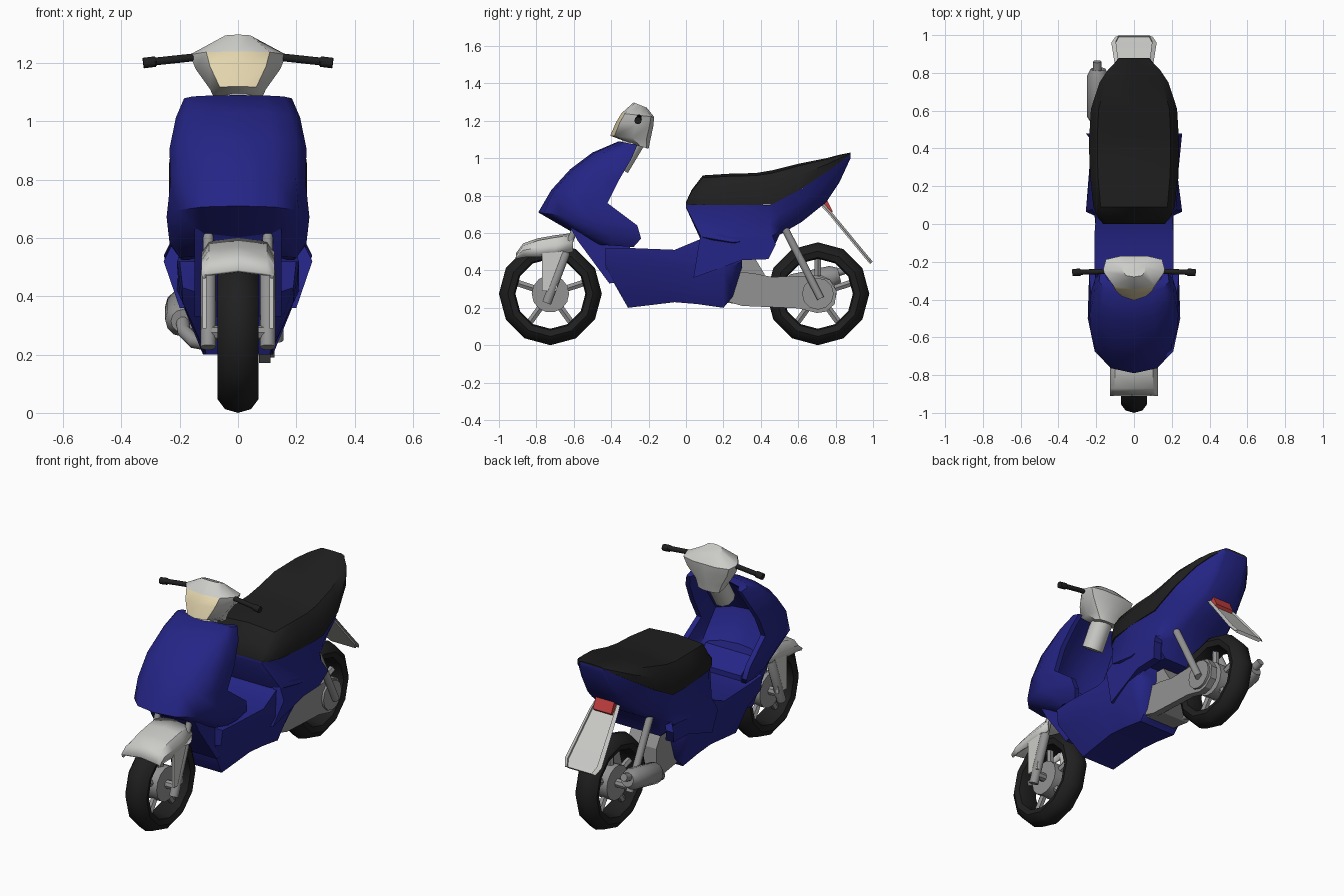
import bpy, bmesh, math
from mathutils import Vector

if "Cube" in bpy.data.objects:
    bpy.data.objects.remove(bpy.data.objects["Cube"])


def material(name, rgb):
    m = bpy.data.materials.new(name)
    m.diffuse_color = (*rgb, 1)
    m.use_nodes = True
    m.node_tree.nodes["Principled BSDF"].inputs["Base Color"].default_value = m.diffuse_color
    return m


BLUE = material("blue paint", (0.018, 0.018, 0.24))
BLACK = material("black rubber", (0.014, 0.014, 0.014))
PALE = material("pale grey", (0.60, 0.60, 0.58))
METAL = material("metal grey", (0.29, 0.29, 0.29))
CREAM = material("headlight cream", (0.76, 0.66, 0.42))
RED = material("tail light red", (0.55, 0.05, 0.05))


def loft(name, rings, mat, cap=True, loop=False, closed=True, angle=40):
    """Skin a list of point rings into one smooth-shaded object."""
    bm = bmesh.new()
    vs = [[bm.verts.new(p) for p in r] for r in rings]
    n = len(rings[0])
    for i in range(len(vs) if loop else len(vs) - 1):
        a, b = vs[i], vs[(i + 1) % len(vs)]
        for j in range(n if closed else n - 1):
            k = (j + 1) % n
            bm.faces.new((a[j], a[k], b[k], b[j]))
    if cap and not loop:
        bm.faces.new(vs[0])
        bm.faces.new(vs[-1])
    bmesh.ops.recalc_face_normals(bm, faces=bm.faces)
    me = bpy.data.meshes.new(name)
    bm.to_mesh(me)
    bm.free()
    me.materials.append(mat)
    ob = bpy.data.objects.new(name, me)
    bpy.context.collection.objects.link(ob)
    bpy.ops.object.select_all(action='DESELECT')
    ob.select_set(True)
    bpy.context.view_layer.objects.active = ob
    bpy.ops.object.shade_smooth_by_angle(angle=math.radians(angle))
    return ob


def mirrored(half):
    return half + [(-x, y, z) for x, y, z in reversed(half) if x > 1e-6]


def levels(name, rows, outline, mat, angle=40):
    """Stack slanted outlines; row = front y, z, back y, z, half width."""
    rings = [mirrored([(u * w, yf + v * (yb - yf), zf + v * (zb - zf)) for u, v in outline])
             for yf, zf, yb, zb, w in rows]
    return loft(name, rings, mat, angle=angle)


def rod(name, pts, r, mat, sides=10):
    """Round bar through points; r is one radius or one per point."""
    pts = [Vector(p) for p in pts]
    rs = r if isinstance(r, (list, tuple)) else [r] * len(pts)
    rings = []
    for i, p in enumerate(pts):
        d = pts[min(i + 1, len(pts) - 1)] - pts[max(i - 1, 0)]
        q = d.to_track_quat('Z', 'Y')
        rings.append([p + q @ Vector((rs[i] * math.cos(t), rs[i] * math.sin(t), 0))
                      for t in (2 * math.pi * k / sides for k in range(sides))])
    return loft(name, rings, mat)


def slab(name, prof, x0, x1, mat):
    """Side profile (y, z) extruded between two x positions."""
    return loft(name, [[(x, y, z) for y, z in prof] for x in (x0, x1)], mat, angle=30)


# Wheels: twelve-sided tyre, hub and five spokes
def wheel(name, y):
    zc = 0.275
    sec = [(0, .275), (.045, .262), (.07, .228), (.06, .195), (.03, .187),
           (-.03, .187), (-.06, .195), (-.07, .228), (-.045, .262)]
    rings = [[(x, y + r * math.sin(t), zc - r * math.cos(t)) for x, r in sec]
             for t in (math.pi * k / 6 for k in range(12))]
    loft(name + "_tyre", rings, BLACK, loop=True)
    rod(name + "_hub", [(-.045, y, zc), (.045, y, zc)], .1, METAL, 14)
    rod(name + "_axle", [(-.11, y, zc), (.11, y, zc)], .025, METAL, 8)
    for k in range(5):
        t = math.pi / 2 + k * 2 * math.pi / 5
        c, s = math.cos(t), math.sin(t)
        rod(name + "_spoke", [(0, y + .05 * c, zc + .05 * s), (0, y + .2 * c, zc + .2 * s)],
            .02, METAL, 6)


wheel("front_wheel", -.725)
wheel("rear_wheel", .705)

# Front shield, hollow toward the rider
levels("front_shield",
       [(-.36, 1.09, -.26, 1.07, .185), (-.5, 1.03, -.29, 1.0, .213), (-.62, .94, -.36, .88, .235),
        (-.72, .83, -.42, .76, .232), (-.79, .71, -.26, .64, .245), (-.6, .6, -.24, .57, .235),
        (-.5, .54, -.28, .525, .2)],
       [(0, 0), (.5, .05), (.85, .22), (1, .55), (.97, 1), (.84, 1), (.75, .65), (.4, .5), (0, .46)],
       BLUE, 45)
slab("lower_shield", [(-.62, .63), (-.58, .56), (-.41, .33), (-.3, .35), (-.3, .55), (-.4, .63)],
     -.15, .15, BLUE)
rod("steering_neck", [(0, -.36, .95), (0, -.27, 1.1)], .06, PALE)

# Handlebar cowl with headlight faces
cowl = levels("handlebar_cowl",
              [(-.3, 1.08, -.2, 1.05, .075), (-.405, 1.12, -.19, 1.1, .095),
               (-.375, 1.19, -.175, 1.17, .145), (-.345, 1.24, -.17, 1.22, .165),
               (-.28, 1.298, -.21, 1.27, .065)],
              [(0, 0), (.66, .1), (1, .55), (.9, .9), (.45, 1), (0, 1)], PALE)
cowl.data.materials.append(CREAM)
for f in cowl.data.polygons:
    c = f.center
    if c.y < -.33 and 1.12 < c.z < 1.235 and abs(c.x) < .08 and f.normal.y < -.5:
        f.material_index = 1

for s in (-1, 1):
    rod("handlebar_grip", [(s * .13, -.25, 1.222), (s * .28, -.255, 1.206), (s * .285, -.255, 1.205),
                           (s * .325, -.257, 1.2)], [.014, .014, .019, .019], BLACK)
    # Front fork and fender brackets
    rod("front_fork", [(s * .102, -.6, .61), (s * .102, -.64, .5), (s * .102, -.645, .49),
                       (s * .102, -.745, .225)], [.018, .018, .026, .026], METAL)
    slab("fender_bracket", [(-.77, .29), (-.77, .52), (-.64, .54), (-.67, .47), (-.69, .29)],
         s * .108, s * .122, PALE)
    # Rear shock absorber
    rod("rear_shock", [(s * .135, .52, .64), (s * .135, .72, .25)], .021, METAL)

# Front fender shell
rows = [(-.91, .49, .03), (-.87, .545, .075), (-.79, .572, .1), (-.7, .588, .11), (-.605, .6, .1)]
fender = loft("front_fender",
              [mirrored([(.12, y, z - d), (.126, y, z - d * .5), (.1, y, z - .012), (0, y, z)])
               [::1] for y, z, d in rows], PALE, cap=False, closed=False)
thick = fender.modifiers.new("thickness", 'SOLIDIFY')
thick.thickness = .012

# Floorboard and belly
belly = [(-.43, .52, .2, .43, .19, .41, .13), (-.31, .52, .21, .38, .19, .2, .11),
         (-.06, .51, .21, .4, .2, .23, .12), (.06, .56, .2, .42, .21, .22, .12),
         (.2, .62, .19, .42, .21, .2, .12), (.25, .62, .19, .42, .2, .26, .12),
         (.3, .62, .19, .45, .19, .42, .12)]
loft("floor_and_belly", [mirrored([(w1, y, z1), (w2, y, z2), (w3, y, z3)])
                         for y, z1, w1, z2, w2, z3, w3 in belly], BLUE)

# Rear bodywork: top, waist, flare, bottom for each station
tail = [(0, .75, .165, .745, .16, .74, .155, .735, .13), (.08, .75, .205, .66, .2, .58, .225, .56, .15),
        (.25, .75, .232, .64, .22, .55, .235, .5, .16), (.45, .75, .232, .66, .215, .57, .235, .48, .15),
        (.5, .775, .23, .7, .21, .62, .19, .59, .13), (.62, .838, .22, .77, .2, .69, .16, .66, .11),
        (.75, .928, .178, .87, .16, .79, .12, .765, .09), (.82, .978, .13, .94, .12, .89, .1, .87, .08),
        (.88, 1.022, .08, 1.015, .08, 1.005, .075, 1.0, .07)]
loft("rear_body", [mirrored([(s[i + 1], s[0], s[i]) for i in (1, 3, 5, 7)]) for s in tail], BLUE)
for s in (-1, 1):
    # Flared side skirts
    loft("side_skirt", [[(s * (x + o), y, z) for y, z, x in
                         [(.04, .36, .2), (.065, .52, .255), (.08, .6, .215), (.45, .62, .215),
                          (.48, .54, .255), (.44, .46, .225), (.3, .455, .225)]]
                        for o in (0, -.05)], BLUE)

# Seat
seat = [(0, .75, .765, .16), (.03, .75, .83, .19), (.09, .75, .908, .215), (.25, .75, .918, .232),
        (.37, .75, .92, .237), (.46, .752, .935, .237), (.61, .832, .972, .228),
        (.75, .925, 1.0, .182), (.82, .975, 1.018, .135), (.88, 1.018, 1.03, .075)]
loft("seat", [mirrored([(w, y, a), (w, y, a + .55 * (b - a)), (w * .82, y, a + .92 * (b - a)), (0, y, b)])
              for y, a, b, w in seat], BLACK)

# Rear mudguard plate and tail light
plate = [(.71, .77, .075), (.77, .705, .09), (.96, .475, .12), (.99, .44, .1)]
loft("rear_mudguard", [mirrored([(w, y, z), (w * .8, y + .008, z + .008), (w * .8, y - .006, z - .006)])
                       for y, z, w in plate], PALE)
slab("tail_light", [(.725, .765), (.755, .775), (.785, .715), (.77, .7)], -.06, .06, RED)

# Engine, swing arm and drive case
slab("engine_block", [(.2, .23), (.2, .48), (.36, .48), (.42, .38), (.42, .25), (.34, .21)],
     -.1, .09, METAL)
slab("drive_case", [(.2, .24), (.2, .4), (.36, .385), (.46, .365), (.7, .372), (.77, .35), (.805, .29),
                    (.795, .22), (.75, .18), (.7, .172), (.6, .197), (.3, .21)], .072, .112, METAL)
rod("drive_cover", [(.1, .705, .275), (.125, .705, .275)], .085, METAL, 12)

# Exhaust on the left side
rod("muffler", [(-.19, .54, .315), (-.19, .57, .32), (-.19, .78, .365), (-.19, .82, .375)],
    [.04, .06, .06, .04], METAL, 12)
rod("tail_pipe", [(-.195, .8, .385), (-.195, .86, .405)], .022, METAL)
rod("exhaust_pipe", [(-.19, .56, .315), (-.185, .5, .28), (-.15, .45, .245), (-.08, .4, .232),
                     (-.05, .3, .24)], .024, METAL)
